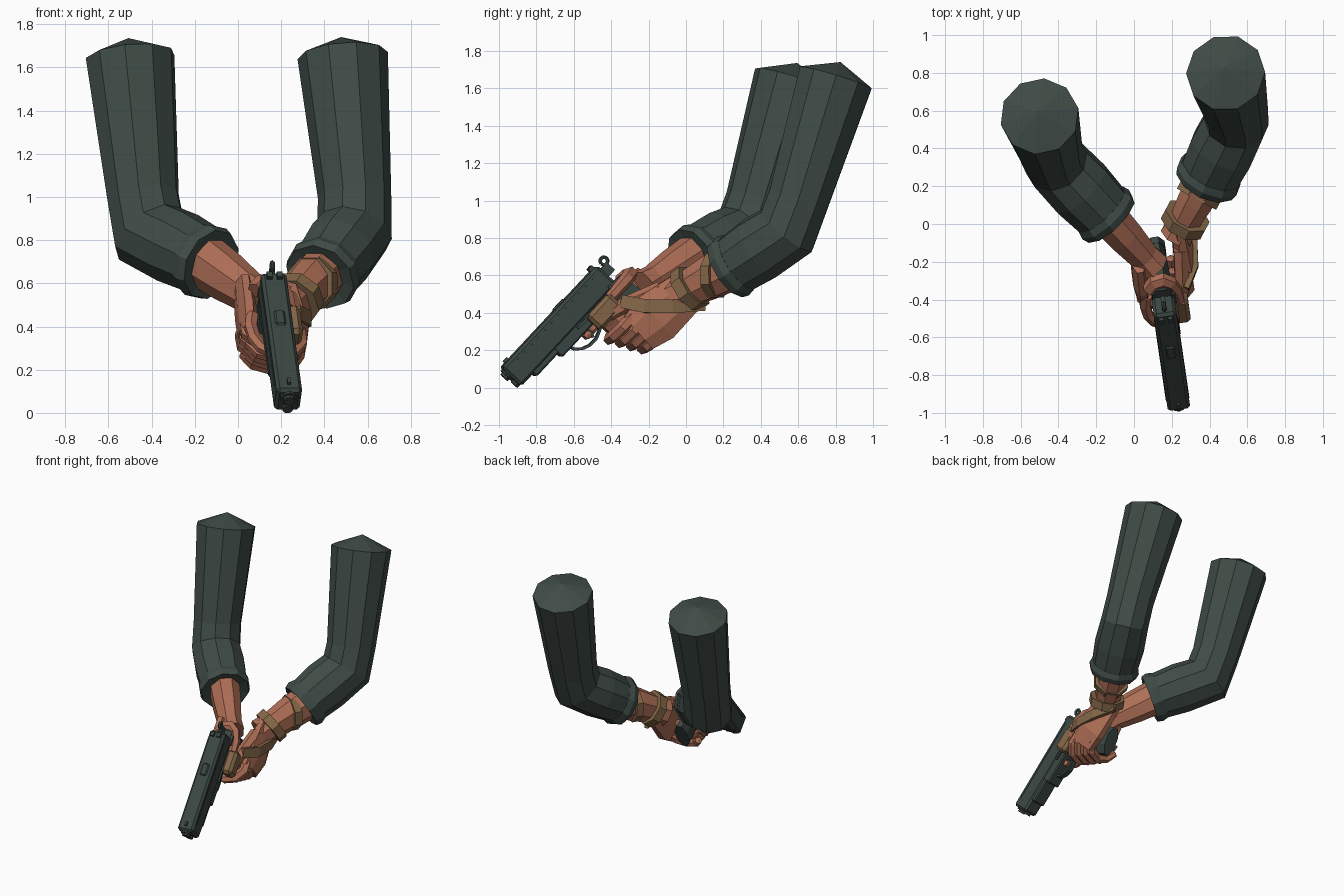
import bpy, bmesh, math
from mathutils import Vector, Matrix

default_cube = bpy.data.objects.get("Cube")
if default_cube:
    bpy.data.objects.remove(default_cube, do_unlink=True)


def material(name, red, green, blue):
    mat = bpy.data.materials.new(name)
    mat.use_nodes = True
    mat.diffuse_color = (red, green, blue, 1)
    shader = mat.node_tree.nodes["Principled BSDF"]
    shader.inputs["Base Color"].default_value = mat.diffuse_color
    return mat


CLOTH = material("dark green cloth", 0.05, 0.071, 0.062)
METAL = material("gun metal", 0.043, 0.062, 0.055)
SKIN = material("skin", 0.42, 0.155, 0.092)
TAN = material("tan strap", 0.23, 0.135, 0.065)
AXIS_X, AXIS_Y, AXIS_Z = Matrix.Identity(3)

# Pistol space: local x is forward, y is left, z is up
forward = Vector((0.1, -0.68, -0.73)).normalized()
left = Vector((1, 0.07, -0.07))
left = (left - left.project(forward)).normalized()
GUN = Matrix((forward, left, forward.cross(left))).transposed().to_4x4()
GUN.translation = (0.165, -0.48, 0.655)


def finish(name, mesh_data, mat, space, chamfer=0):
    bmesh.ops.recalc_face_normals(mesh_data, faces=mesh_data.faces)
    mesh = bpy.data.meshes.new(name)
    mesh_data.to_mesh(mesh)
    mesh_data.free()
    mesh.materials.append(mat)
    part = bpy.data.objects.new(name, mesh)
    bpy.context.collection.objects.link(part)
    part.matrix_world = space
    if chamfer:
        modifier = part.modifiers.new("chamfer", "BEVEL")
        modifier.width, modifier.segments = chamfer, 1


def loft(name, points, radii, mat, hint=AXIS_Z, flat=1, sides=8, space=Matrix(),
         start=0, end=0):
    """Mitred tube along points; flat narrows it across the hint, ends are domed."""
    bm = bmesh.new()
    points = [Vector(point) for point in points]
    steps = [(b - a).normalized() for a, b in zip(points, points[1:])]
    rings = []
    for point, radius, before, after in zip(points, radii, steps[:1] + steps, steps + steps[-1:]):
        tangent = (before + after) / 2
        mitre = 1 / tangent.length
        tangent.normalize()
        high = (hint - hint.project(tangent)).normalized()
        side = tangent.cross(high) * flat * mitre
        angles = [math.tau * (k + 0.5) / sides for k in range(sides)]
        rings.append([bm.verts.new(point + radius * (side * math.cos(a) + high * math.sin(a)))
                      for a in angles])
    first_tip = bm.verts.new(points[0] - steps[0] * start)
    last_tip = bm.verts.new(points[-1] + steps[-1] * end)
    for k in range(sides):
        for lower, upper in zip(rings, rings[1:]):
            bm.faces.new((lower[k - 1], lower[k], upper[k], upper[k - 1]))
        bm.faces.new((first_tip, rings[0][k], rings[0][k - 1]))
        bm.faces.new((last_tip, rings[-1][k - 1], rings[-1][k]))
    finish(name, bm, mat, space)


def block(name, rear, front, bottom, top, half, mat=METAL, chamfer=0, side=0):
    """Box in pistol space, half being half its thickness."""
    bm = bmesh.new()
    size = Vector((front - rear, half * 2, top - bottom))
    middle = Vector((rear + front, side * 2, bottom + top)) / 2
    bmesh.ops.create_cube(bm, size=1, matrix=Matrix.Translation(middle) @ Matrix.Diagonal(size).to_4x4())
    finish(name, bm, mat, GUN, chamfer)


def arc(center, across, along, begin, finish_angle, count=6):
    """Points on an ellipse spanned by two vectors, angles in degrees."""
    turns = [math.radians(begin + (finish_angle - begin) * k / (count - 1)) for k in range(count)]
    return [Vector(center) + across * math.cos(a) + along * math.sin(a) for a in turns]


# Sleeve, turned cuff and bare forearm of each arm
def arm(label, shoulder, crook, elbow, cuff, wrist):
    shoulder, crook, elbow, cuff, wrist = map(Vector, (shoulder, crook, elbow, cuff, wrist))
    hinge = (shoulder - elbow).cross(cuff - elbow).normalized()
    reach = (cuff - elbow).normalized() / 25
    loft(label + "_sleeve", [shoulder, crook, elbow, elbow.lerp(cuff, 0.5), cuff],
         (0.21, 0.17, 0.172, 0.18, 0.165), CLOTH, hinge, sides=10, start=0.09)
    loft(label + "_cuff", [cuff - reach, cuff, cuff + reach], (0.17, 0.182, 0.17), CLOTH, hinge,
         sides=10, end=-0.03)
    loft(label + "_forearm", [cuff, cuff.lerp(wrist, 0.5), wrist, wrist + (wrist - cuff) / 4],
         (0.13, 0.12, 0.1, 0.11), SKIN, flat=0.85)
    return cuff, wrist


arm("right", (-0.5, 0.57, 1.65), (-0.44, 0.38, 1), (-0.41, 0.32, 0.83),
    (-0.15, 0.05, 0.7), (0.05, -0.17, 0.56))
cuff, wrist = arm("left", (0.485, 0.8, 1.655), (0.54, 0.6, 1), (0.54, 0.54, 0.84),
                  (0.395, 0.25, 0.65), (0.26, 0, 0.52))


# Straps wound round the left wrist
def wrist_strap(name, position, tilt, radius):
    middle = cuff.lerp(wrist, position)
    reach = ((wrist - cuff).normalized() + AXIS_Z * tilt) / 35
    loft(name, [middle - reach, middle + reach], (radius, radius), TAN)


wrist_strap("upper_wrist_strap", 0.38, 0.4, 0.128)
wrist_strap("lower_wrist_strap", 0.92, -0.2, 0.128)

# Palms
loft("right_palm", [(-0.16, -0.1, -0.28), (0, -0.1, -0.29), (0.1, -0.1, -0.32)],
     (0.105, 0.125, 0.11), SKIN, flat=0.4, space=GUN)
loft("left_palm", [(-0.24, 0.14, -0.44), (0, 0.145, -0.41), (0.12, 0.13, -0.4)],
     (0.12, 0.155, 0.125), SKIN, flat=0.4, space=GUN)


def finger(name, points, radius=0.036):
    sizes = [radius * (1 - 0.3 * (k / (len(points) - 1)) ** 2) for k in range(len(points))]
    loft(name, points, sizes, SKIN, sides=6, space=GUN, end=0.01)


# Curled fingers: right hand round the grip, left hand over it
FINGERS = ("index", "middle", "ring", "little")
for row, label in enumerate(FINGERS):
    if row:
        finger(f"right_{label}_finger",
               arc((0.12 - row / 40, -0.02, -0.21 - row / 15), AXIS_X * 0.1, AXIS_Y * 0.095, -110, 110))
    finger(f"left_{label}_finger",
           arc((0.12 - row / 35, 0.02, -0.32 - row / 18), AXIS_X * 0.12, AXIS_Y * 0.125, 110, -75))

# Trigger finger and both thumbs
finger("right_index_finger", arc((0.15, 0, -0.22), AXIS_X * 0.16, AXIS_Y * 0.1, -120, 15), 0.032)
finger("right_thumb", arc((0.07, 0, -0.165), AXIS_X * -0.16, AXIS_Y * 0.085, -50, 95), 0.042)
finger("left_thumb", [(-0.13, 0.13, -0.33), (0.05, 0.11, -0.25), (0.2, 0.085, -0.21)], 0.045)

# Strap over the back of the left hand and tan wrap on the left thumb
loft("hand_strap", [(-0.23, 0.18, -0.55), (-0.1, 0.21, -0.43), (0, 0.195, -0.32), (0.06, 0.13, -0.22)],
     (0.02,) * 4, TAN, AXIS_Y, flat=2.5, sides=4, space=GUN)
block("thumb_wrap", 0.07, 0.25, -0.25, -0.14, 0.04, TAN, 0.02, 0.09)

# Pistol body
LENGTH, HEIGHT, HALF = 0.755, 0.145, 0.06
block("slide", 0, LENGTH, -HEIGHT, 0, HALF, METAL, 0.015)
block("frame", -0.06, 0.49, -0.2, -0.13, 0.054, METAL, 0.008)
block("dust_cover", 0.4, 0.66, -0.17, -0.13, 0.052, METAL, 0.008)
block("beavertail", -0.1, 0, -0.17, -HEIGHT, 0.03, METAL, 0.008)
loft("grip", [(0.07, 0, -0.18), (0.01, 0, -0.48)], (0.14, 0.11), METAL, AXIS_X, 0.45, space=GUN)
loft("magazine_base", [(0.01, 0, -0.47), (0, 0, -0.505)], (0.112, 0.112), METAL, AXIS_X, 0.48,
     space=GUN)

# Trigger guard and trigger
loft("trigger_guard", arc((0.31, 0, -0.18), AXIS_X * 0.11, AXIS_Z * -0.09, 0, 180, 8),
     (0.03,) * 8, METAL, AXIS_Y, 0.35, 4, GUN)
loft("trigger", arc((0.34, 0, -0.22), AXIS_X * -0.06, AXIS_Z * 0.05, 50, -40, 4),
     (0.015,) * 4, METAL, AXIS_Y, 0.7, 4, GUN)

# Sights, ejection port, controls and slide details
block("front_sight", 0.69, 0.72, -0.01, 0.015, 0.008)
block("ejection_port", 0.25, 0.34, -0.05, 0.009, 0.025, METAL, 0.008)
block("slide_stop", 0.2, 0.32, -0.16, -HEIGHT, 0.006, side=HALF)
block("safety_lever", -0.02, 0.05, -0.15, -0.12, 0.01, side=HALF)
block("hammer_stem", -0.05, 0.01, -0.09, -0.03, 0.012)
for side in (-HALF, HALF):
    block("rear_sight_post", 0.02, 0.05, -0.01, 0.02, 0.013, side=side * 0.4)
    block("slide_rib", HALF, LENGTH - HALF, -0.035, -0.03, 0.003, side=side)
loft("hammer_ring", arc((-0.045, 0, -0.015), AXIS_X * 0.02, AXIS_Z * 0.02, 0, 360, 11),
     (0.01,) * 11, METAL, AXIS_Y, sides=5, space=GUN)


# Muzzle end
def muzzle_part(name, height, radius, front):
    loft(name, [(LENGTH - 0.01, 0, height), (LENGTH + front, 0, height)], (radius, radius),
         METAL, sides=10, space=GUN)


muzzle_part("barrel_bushing", -0.05, 0.04, 0.01)
muzzle_part("barrel", -0.05, 0.027, 0.025)
muzzle_part("spring_plug", -0.115, 0.025, 0.015)
